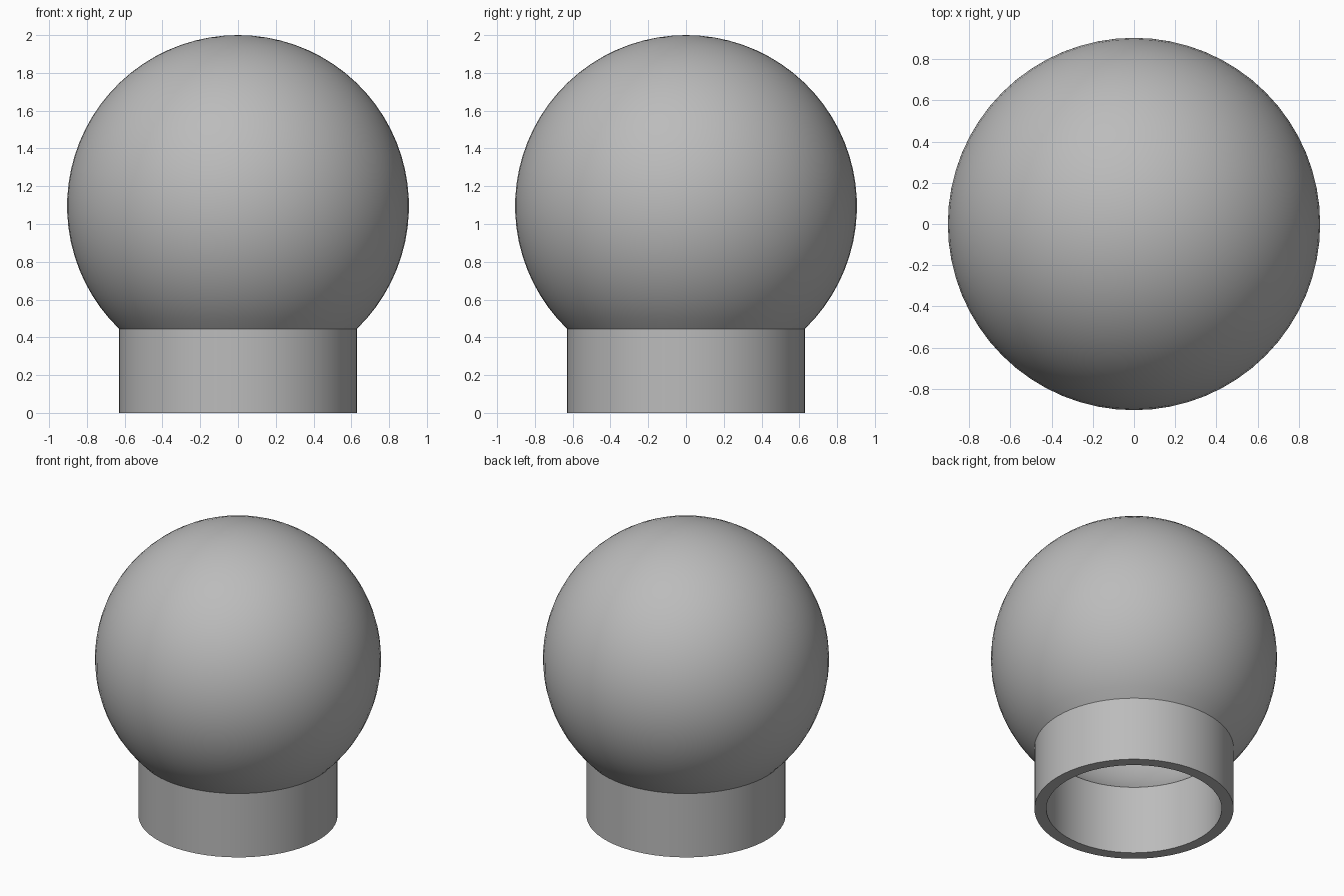
import bpy, bmesh
from math import asin, cos, sin, pi, radians

cube = bpy.data.objects.get("Cube")
if cube:
    bpy.data.objects.remove(cube, do_unlink=True)

GLOBE_R, COLLAR_R, WALL = 0.905, 0.63, 0.075
CENTRE_Z = 2 - GLOBE_R
STEPS, SEGMENTS = 28, 64

grey = bpy.data.materials.new("plain grey")
colour = (0.5, 0.5, 0.5, 1)
grey.diffuse_color = colour
grey.use_nodes = True
grey.node_tree.nodes["Principled BSDF"].inputs["Base Color"].default_value = colour


def shell_profile(globe_r, collar_r):
    """Half section from the crown down the globe to the foot of the collar."""
    sweep = pi - asin(collar_r / globe_r)
    points = []
    for i in range(STEPS + 1):
        a = sweep * i / STEPS
        points.append((globe_r * sin(a), 0, CENTRE_Z + globe_r * cos(a)))
    return points + [(collar_r, 0, 0)]


# Outer skin down to the foot, then back up the inner skin
outer = shell_profile(GLOBE_R, COLLAR_R)
inner = shell_profile(GLOBE_R - WALL, COLLAR_R - WALL)
profile = outer + inner[::-1]

# Revolve the section into a hollow globe with an open collar
bm = bmesh.new()
verts = [bm.verts.new(p) for p in profile]
edges = [bm.edges.new(pair) for pair in zip(verts, verts[1:])]
bmesh.ops.spin(bm, geom=verts + edges, cent=(0, 0, 0), axis=(0, 0, 1),
               angle=2 * pi, steps=SEGMENTS, use_merge=True)
bmesh.ops.remove_doubles(bm, verts=bm.verts, dist=0.0005)
bmesh.ops.recalc_face_normals(bm, faces=bm.faces)
mesh = bpy.data.meshes.new("globe_with_collar")
bm.to_mesh(mesh)
bm.free()

globe = bpy.data.objects.new("globe_with_collar", mesh)
bpy.context.collection.objects.link(globe)
mesh.materials.append(grey)

# Smooth skin with crisp edges at the collar joint and rim
bpy.ops.object.select_all(action="DESELECT")
globe.select_set(True)
bpy.context.view_layer.objects.active = globe
bpy.ops.object.shade_smooth_by_angle(angle=radians(30))
